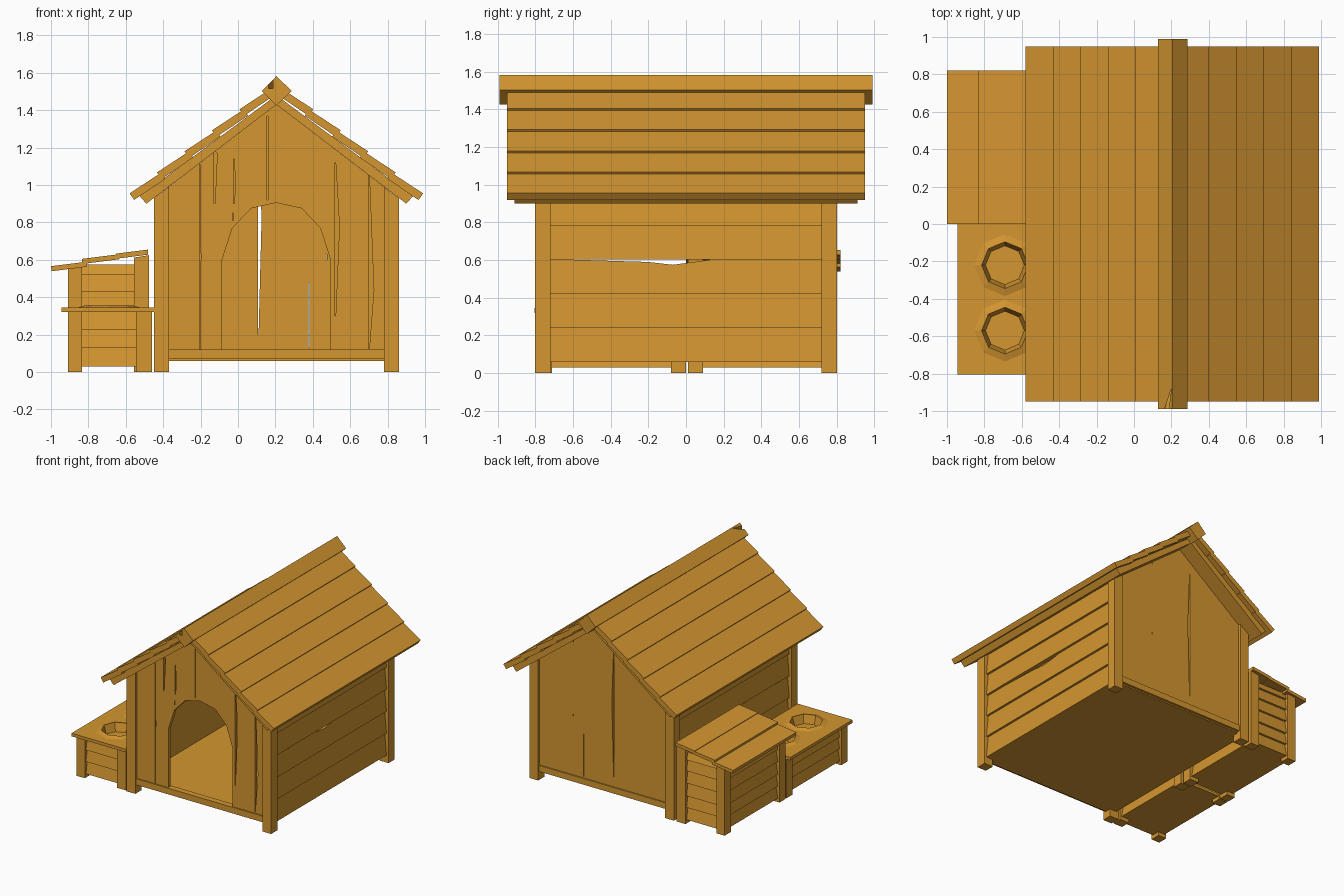
import bpy, bmesh
from math import cos, sin, tau

cube = bpy.data.objects.get("Cube")
if cube:
    bpy.data.objects.remove(cube, do_unlink=True)

wood = bpy.data.materials.new("warm_wood")
wood.use_nodes = True
wood.diffuse_color = (0.66, 0.305, 0.03, 1)
bsdf = wood.node_tree.nodes["Principled BSDF"]
bsdf.inputs["Base Color"].default_value = wood.diffuse_color
bsdf.inputs["Roughness"].default_value = 0.8

RIDGE = 0.205   # x of the house centre line


def finish(name, bm):
    bmesh.ops.recalc_face_normals(bm, faces=bm.faces)
    mesh = bpy.data.meshes.new(name)
    bm.to_mesh(mesh)
    bm.free()
    obj = bpy.data.objects.new(name, mesh)
    obj.data.materials.append(wood)
    bpy.context.collection.objects.link(obj)
    return obj


def prism(name, profiles, axis, *spans):
    """Extrude each 2D profile along an axis, once per span."""
    place = {"x": lambda p, t: (t, p[0], p[1]),
             "y": lambda p, t: (p[0], t, p[1]),
             "z": lambda p, t: (p[0], p[1], t)}[axis]
    bm = bmesh.new()
    for pts in profiles:
        for a, b in spans:
            lo = [bm.verts.new(place(p, a)) for p in pts]
            hi = [bm.verts.new(place(p, b)) for p in pts]
            bm.faces.new(lo)
            bm.faces.new(hi)
            for i in range(len(pts)):
                j = (i + 1) % len(pts)
                bm.faces.new((lo[i], lo[j], hi[j], hi[i]))
    return finish(name, bm)


def rect(a, b, c, d):
    return [(a, c), (b, c), (b, d), (a, d)]


def both(profiles):
    """Add mirrored copies about the house centre line."""
    return profiles + [[(2 * RIDGE - x, z) for x, z in p] for p in profiles]


def cut(obj, cutter):
    cutter.hide_render = True
    mod = obj.modifiers.new("cut", "BOOLEAN")
    mod.object = cutter
    mod.solver = "EXACT"
    mod.use_self = True
    bpy.context.view_layer.objects.active = obj
    bpy.ops.object.modifier_apply(modifier=mod.name)
    bpy.data.objects.remove(cutter, do_unlink=True)


def crack(x, z0, z1, w=0.002, zb=None):
    """Thin gap between planks, widening to w at height zb."""
    t = 0.002
    zb = (z0 + z1) / 2 if zb is None else zb
    return [(x - t, z0), (x + t, z0), (x + w, zb), (x + t, z1), (x - t, z1)]


def clapboards(outer, side, levels, lean=0.018):
    """Profiles of leaning boards whose lower edges stick out."""
    inner = outer - side * 0.035
    return [[(outer, a), (outer - side * lean, b), (inner, b), (inner, a)]
            for a, b in zip(levels, levels[1:])]


# House frame
prism("corner_posts", both([[(-0.45, 0), (-0.37, 0), (-0.37, 0.99), (-0.45, 0.93)]]),
      "y", (-0.8, -0.72), (0.72, 0.8))
prism("floor", [rect(-0.42, 0.83, -0.77, 0.77)], "z", (0.06, 0.1))
prism("sill_beams", [rect(-0.37, 0.78, 0.07, 0.12)], "y", (-0.79, -0.74), (0.74, 0.79))

# Gable walls, the front one with an arched doorway
left_arch = [(-0.085, 0.1), (-0.085, 0.6), (-0.03, 0.77), (0.07, 0.875)]
right_arch = [(2 * RIDGE - x, z) for x, z in reversed(left_arch)]
gable = [(0.81, 0.1), (0.81, 0.968), (RIDGE, 1.43), (-0.4, 0.968), (-0.4, 0.1)]
front = prism("front_wall", [left_arch + [(RIDGE, 0.905)] + right_arch + gable],
              "y", (-0.78, -0.75))
cut(front, prism("front_cracks", [
    crack(-0.205, 0.12, 1.11, 0.006), crack(-0.125, 0.9, 1.18, 0.014, 1.17),
    crack(-0.022, 0.9, 1.14, 0.008, 1.0), crack(-0.027, 0.81, 0.85),
    crack(0.158, 0.92, 1.37), crack(0.52, 0.3, 1.12, 0.022, 0.78),
    crack(0.7, 0.125, 1.05, 0.026, 0.44)], "y", (-0.85, -0.7)))
back = prism("back_wall", [gable], "y", (0.75, 0.78))
cut(back, prism("back_cracks", [
    crack(0.38, 0.13, 0.48), crack(0.475, 0.6, 1.22, -0.025, 0.95),
    crack(0.108, 0.2, 1.25, 0.018, 0.82)], "y", (0.7, 0.85)))

# Clapboard side walls with one split board
sides = prism("side_walls", both(clapboards(0.842, 1, [0.06, 0.24, 0.42, 0.6, 0.78, 0.955])),
              "y", (-0.73, 0.73))
cut(sides, prism("side_crack", [[(-0.6, 0.602), (-0.2, 0.59), (-0.07, 0.575), (0.13, 0.602)]],
                 "x", (-0.6, 1.0)))

# Roof: base panels, overlapping boards, ridge beam
prism("roof_panels", both([[(-0.49, 0.9), (RIDGE, 1.43), (RIDGE, 1.48), (-0.525, 0.94)]]),
      "y", (-0.91, 0.91))
boards = []
for k in range(5):
    x, z = -0.58 + 0.147 * k, 0.955 + 0.1125 * k
    run = 0.17
    rise = run * 0.655
    boards.append([(x, z), (x + run, z + rise), (x + run + 0.022, z + rise - 0.033),
                   (x + 0.025, z - 0.035)])
prism("roof_boards", both(boards), "y", (-0.95, 0.95))
ridge = prism("ridge_beam", [[(0.127, 1.503), (RIDGE, 1.425), (0.287, 1.503), (RIDGE, 1.582)]],
              "y", (-0.99, 0.99))
cut(ridge, prism("ridge_chip", [[(0.16, -1.0), (0.185, -1.0), (0.2, -0.88)]],
                 "z", (1.515, 1.6)))

# Feeding table
prism("table_legs", [rect(-0.91, -0.835, -0.79, -0.71), rect(-0.545, -0.46, -0.79, -0.71),
                     rect(-0.91, -0.835, -0.08, 0), rect(-0.545, -0.46, -0.08, 0)],
      "z", (0, 0.325))
low = [0.03, 0.13, 0.225, 0.32]
prism("table_front", clapboards(-0.775, -1, low), "x", (-0.84, -0.54))
prism("table_sides", clapboards(-0.895, -1, low) + clapboards(-0.475, 1, low),
      "y", (-0.72, -0.07))
prism("table_floor", [rect(-0.88, -0.49, -0.76, -0.01)], "z", (0.03, 0.05))
table = prism("table_top", [rect(-0.945, -0.45, -0.805, 0)], "z", (0.32, 0.345))


# Sunken octagonal bowls
def ring(r, cx, cy):
    return [(cx + r * cos(tau * i / 8), cy + r * sin(tau * i / 8)) for i in range(8)]


BOWL_X = -0.69
for label, cy in (("front", -0.57), ("rear", -0.22)):
    cut(table, prism("bowl_hole", [ring(0.128, BOWL_X, cy)], "z", (0.3, 0.36)))
    bm = bmesh.new()
    loops = [[bm.verts.new((x, y, z)) for x, y in ring(r, BOWL_X, cy)]
             for r, z in ((0.165, 0.345), (0.125, 0.357), (0.103, 0.285),
                          (0.118, 0.275), (0.135, 0.335))]
    for lo, hi in zip(loops, loops[1:] + loops[:1]):
        for i in range(8):
            j = (i + 1) % 8
            bm.faces.new((lo[i], lo[j], hi[j], hi[i]))
    finish(label + "_bowl_rim", bm)
    prism(label + "_bowl_base", [ring(0.11, BOWL_X, cy)], "z", (0.276, 0.288))

# Storage cabinet behind the table
prism("cabinet_posts", [[(-0.91, 0), (-0.835, 0), (-0.835, 0.57), (-0.91, 0.555)],
                        [(-0.555, 0), (-0.475, 0), (-0.475, 0.625), (-0.555, 0.612)]],
      "y", (0.01, 0.09), (0.72, 0.8))
high = [0.03, 0.13, 0.225, 0.33, 0.43, 0.52, 0.575]
prism("cabinet_front_and_back", clapboards(0.025, -1, high) + clapboards(0.785, 1, high),
      "x", (-0.84, -0.55))
prism("cabinet_sides", clapboards(-0.895, -1, high) + clapboards(-0.49, 1, high),
      "y", (0.08, 0.73))
prism("cabinet_floor", [rect(-0.88, -0.5, 0.03, 0.77)], "z", (0.03, 0.05))

# Lean-to lid of three overlapping boards
lid = [[(x, z), (x + w, z + 0.125 * w), (x + w, z + 0.125 * w - 0.027), (x + 0.004, z - 0.027)]
       for x, z, w in ((-1.0, 0.566, 0.19), (-0.835, 0.605, 0.2), (-0.653, 0.633, 0.173))]
prism("cabinet_lid", lid, "y", (0, 0.82))
